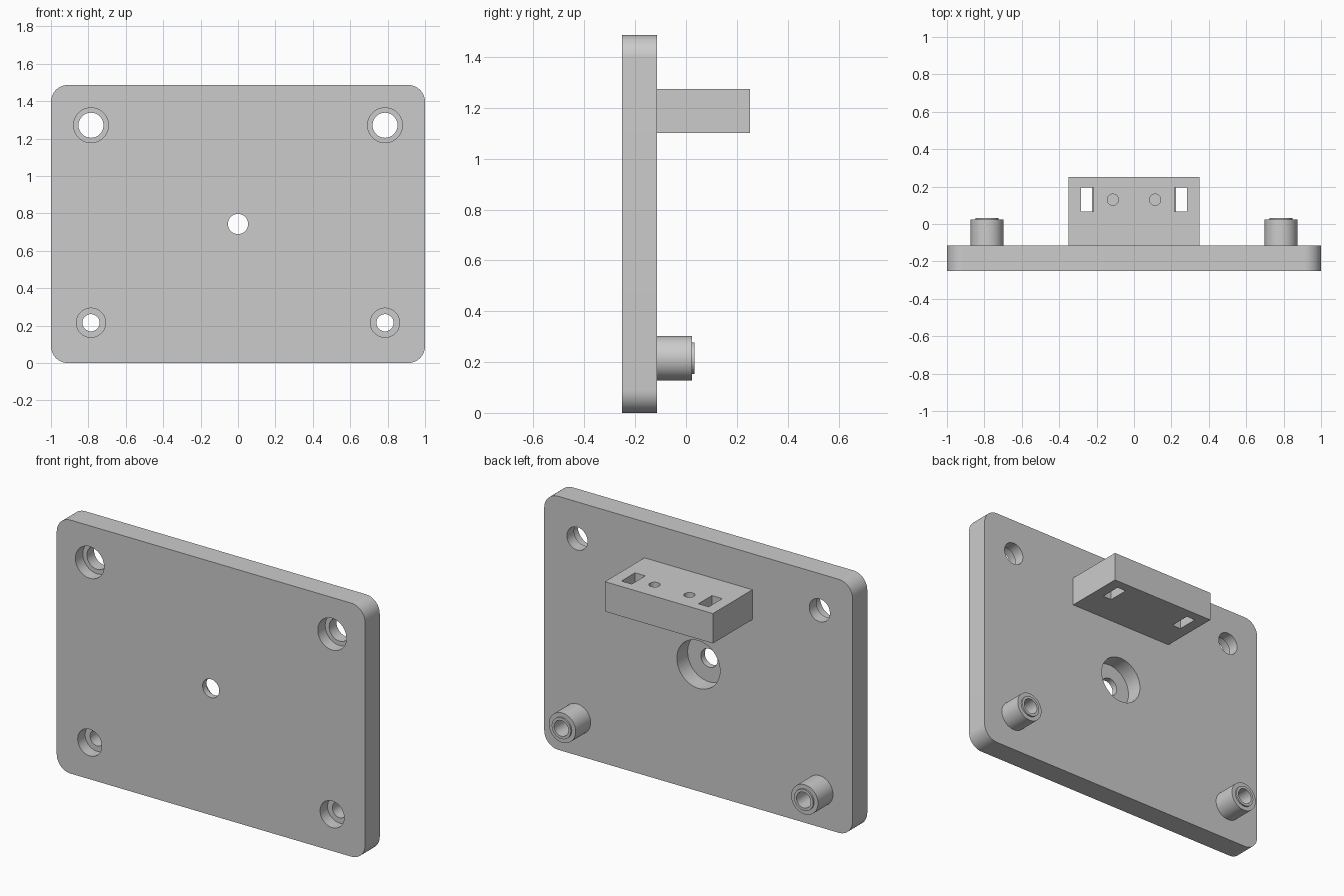
import bpy, bmesh, math
from mathutils import Matrix

if "Cube" in bpy.data.objects:
    bpy.data.objects.remove(bpy.data.objects["Cube"], do_unlink=True)

grey = bpy.data.materials.new("plain grey")
grey.use_nodes = True
colour = (0.6, 0.6, 0.6, 1)
grey.diffuse_color = colour
grey.node_tree.nodes["Principled BSDF"].inputs["Base Color"].default_value = colour

FRONT, BACK, HEIGHT = -0.251, -0.115, 1.486
MID = HEIGHT / 2
HOLE_X, LOW_Z = 0.786, 0.215
HIGH_Z = HEIGHT - LOW_Z


def make_object(name, bm):
    bmesh.ops.recalc_face_normals(bm, faces=bm.faces)
    mesh = bpy.data.meshes.new(name)
    bm.to_mesh(mesh)
    bm.free()
    mesh.materials.append(grey)
    obj = bpy.data.objects.new(name, mesh)
    bpy.context.collection.objects.link(obj)
    return obj


def box(name, x0, x1, y0, y1, z0, z1):
    bm = bmesh.new()
    bmesh.ops.create_cube(bm, size=1)
    for v in bm.verts:
        v.co = (x1 if v.co.x > 0 else x0, y1 if v.co.y > 0 else y0, z1 if v.co.z > 0 else z0)
    return make_object(name, bm)


def cylinder(name, radius, start, end, axis, a, b):
    """Cylinder along y at (x=a, z=b), or along z at (x=a, y=b)."""
    bm = bmesh.new()
    bmesh.ops.create_cone(bm, cap_ends=True, segments=48, radius1=radius,
                          radius2=radius, depth=end - start)
    mid = (start + end) / 2
    if axis == "y":
        m = Matrix.Translation((a, mid, b)) @ Matrix.Rotation(math.pi / 2, 4, "X")
    else:
        m = Matrix.Translation((a, b, mid))
    bm.transform(m)
    return make_object(name, bm)


def select_only(obj):
    bpy.ops.object.select_all(action="DESELECT")
    obj.select_set(True)
    bpy.context.view_layer.objects.active = obj


def cut(obj, cutters):
    for cutter in cutters:
        cutter.hide_render = True
        mod = obj.modifiers.new("cut", "BOOLEAN")
        mod.operation, mod.solver, mod.object = "DIFFERENCE", "EXACT", cutter
        select_only(obj)
        bpy.ops.object.modifier_apply(modifier=mod.name)
        bpy.data.objects.remove(cutter, do_unlink=True)


def smooth(obj):
    select_only(obj)
    bpy.ops.object.shade_smooth_by_angle(angle=math.radians(30))


# Plate with rounded corners
plate = box("mounting_plate", -1, 1, FRONT, BACK, 0, HEIGHT)
bm = bmesh.new()
bm.from_mesh(plate.data)
corners = [e for e in bm.edges if abs(e.verts[0].co.y - e.verts[1].co.y) > 0.1]
bmesh.ops.bevel(bm, geom=corners, offset=0.09, segments=12, profile=0.5, affect="EDGES")
bm.to_mesh(plate.data)
bm.free()

# Counterbored corner holes, and a centre hole with its recess at the back
cutters = []
for z, wide, narrow in ((HIGH_Z, 0.093, 0.067), (LOW_Z, 0.078, 0.046)):
    for x in (-HOLE_X, HOLE_X):
        cutters.append(cylinder("bore", wide, FRONT - 0.1, FRONT + 0.069, "y", x, z))
        cutters.append(cylinder("hole", narrow, FRONT - 0.1, BACK + 0.1, "y", x, z))
cutters.append(cylinder("recess", 0.14, BACK - 0.1, BACK + 0.1, "y", 0, MID))
cutters.append(cylinder("hole", 0.054, FRONT - 0.1, BACK + 0.1, "y", 0, MID))
cut(plate, cutters)
smooth(plate)

# Shelf block with slots and blind pilot holes
Z0, Z1 = 1.1, 1.275
block = box("shelf_block", -0.35, 0.35, BACK, 0.251, Z0, Z1)
cutters = []
for s in (-1, 1):
    lo, hi = sorted((s * 0.225, s * 0.283))
    cutters.append(box("slot", lo, hi, 0.068, 0.194, Z0 - 0.1, Z1 + 0.1))
    lo, hi = sorted((s * 0.216, s * 0.283))
    cutters.append(box("slot_step", lo, hi, 0.068, 0.194, Z1 - 0.09, Z1 + 0.1))
    cutters.append(cylinder("pilot", 0.03, Z1 - 0.12, Z1 + 0.1, "z", s * 0.113, 0.13))
cut(block, cutters)
smooth(block)

# Hollow standoffs with a raised lip, turned from a closed profile (radius, y)
profile = [(0.046, BACK), (0.087, BACK), (0.087, 0.024), (0.062, 0.024),
           (0.062, 0.033), (0.046, 0.033)]
for side, x in (("right", -HOLE_X), ("left", HOLE_X)):
    bm = bmesh.new()
    verts = [bm.verts.new((x + r, y, LOW_Z)) for r, y in profile]
    edges = [bm.edges.new((verts[i - 1], verts[i])) for i in range(len(verts))]
    bmesh.ops.spin(bm, geom=verts + edges, cent=(x, 0, LOW_Z), axis=(0, 1, 0),
                   angle=math.tau, steps=48)
    bmesh.ops.remove_doubles(bm, verts=bm.verts, dist=0.0005)
    smooth(make_object("standoff_" + side, bm))
